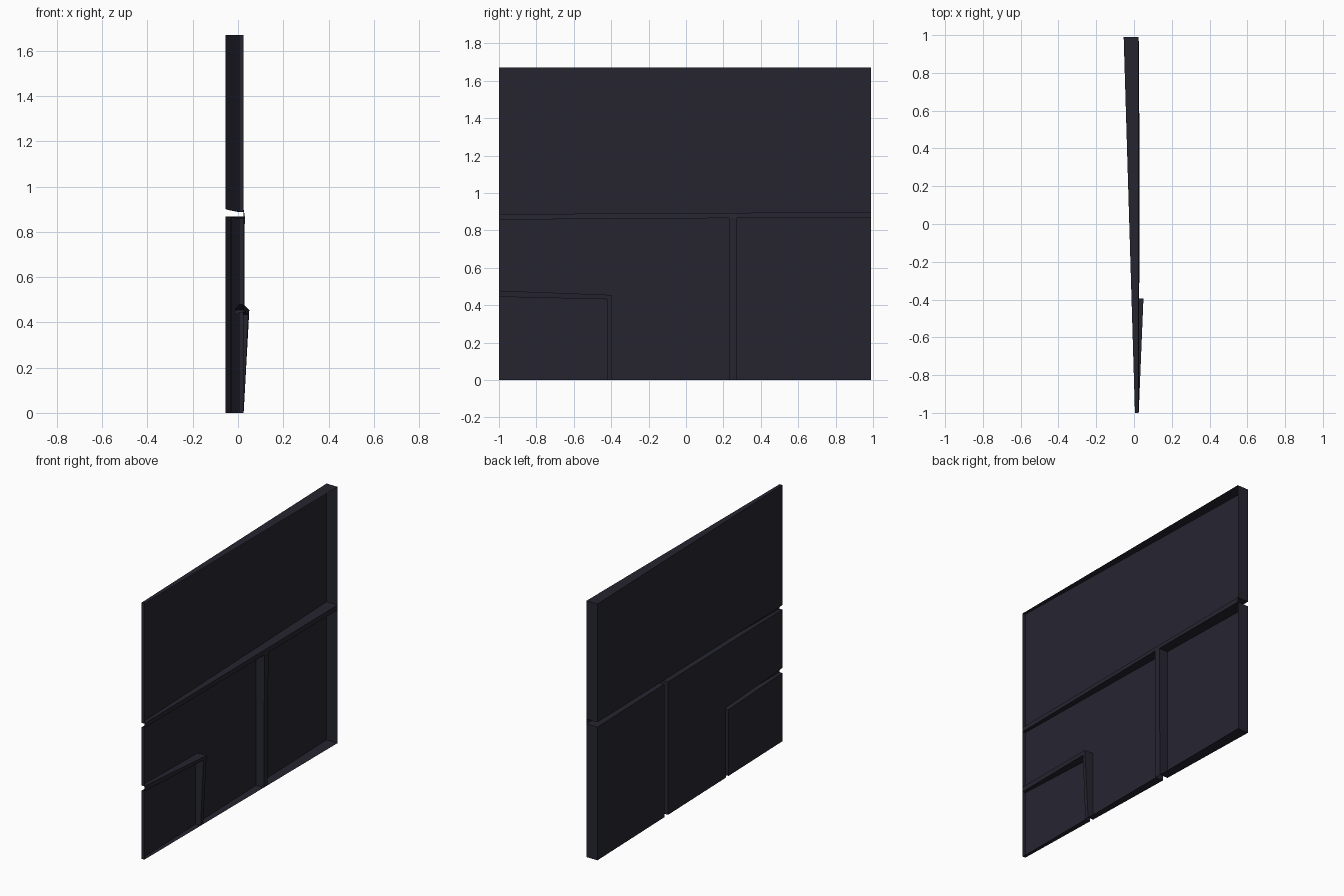
import bpy
import bmesh

cube = bpy.data.objects.get("Cube")
if cube:
    bpy.data.objects.remove(cube, do_unlink=True)

RIM = 0.025          # x of the open side of the panels
END = 0.99           # rear end of the wall
TOP = 1.67

mat = bpy.data.materials.new("dark slate")
mat.use_nodes = True
colour = (0.019, 0.0185, 0.030, 1)
mat.diffuse_color = colour
mat.node_tree.nodes["Principled BSDF"].inputs["Base Color"].default_value = colour


def rim_point(p):
    """Point (y, z[, x]) on the open side."""
    return (p[2] if len(p) > 2 else RIM, p[0], p[1])


def face_point(p):
    """Point on the flat tapered outer face."""
    return (-0.025 - 0.03 * p[0], p[0], p[1])


def finish(bm, name):
    mesh = bpy.data.meshes.new(name)
    bm.to_mesh(mesh)
    bm.free()
    mesh.materials.append(mat)
    obj = bpy.data.objects.new(name, mesh)
    bpy.context.collection.objects.link(obj)


def panel(name, outline):
    """Tray with a flat outer face and side walls, open towards +x."""
    bm = bmesh.new()
    back = [bm.verts.new(face_point(p)) for p in outline]
    rim = [bm.verts.new(rim_point(p)) for p in outline]
    bm.faces.new(back[::-1])
    for i in range(len(outline)):
        j = (i + 1) % len(outline)
        bm.faces.new((back[i], back[j], rim[j], rim[i]))
    finish(bm, name)


def joint(name, *quads):
    """Recessed strip between neighbouring panels."""
    bm = bmesh.new()
    for quad in quads:
        face = bm.faces.new([bm.verts.new(rim_point(p)) for p in quad])
        face.normal_update()
        if face.normal.x > 0:
            face.normal_flip()
    bmesh.ops.remove_doubles(bm, verts=bm.verts, dist=0.0001)
    finish(bm, name)


# Shared corners
up_front, up_mid_a, up_mid_b, up_back = (-1, 0.887), (0.23, 0.894), (0.27, 0.894), (END, 0.9)
mid_front, mid_a, mid_b, mid_back = (-1, 0.858), (0.23, 0.866, 0.03), (0.27, 0.866, 0.03), (END, 0.868)
foot_a, foot_b = (0.23, 0), (0.27, 0)
notch_front, notch_corner, notch_foot = (-1, 0.478), (-0.395, 0.455, 0.05), (-0.395, 0)
small_front, small_corner, small_foot = (-1, 0.445), (-0.42, 0.432, 0.045), (-0.42, 0)

# Panels, outlines counter-clockwise
panel("upper_panel", [up_front, up_mid_a, up_mid_b, up_back, (END, TOP), (-1, TOP)])
panel("middle_panel", [notch_front, notch_corner, notch_foot, foot_a, mid_a, mid_front])
panel("rear_panel", [foot_b, (END, 0), mid_back, mid_b])
panel("small_front_panel", [(-1, 0), small_foot, small_corner, small_front])

# Recessed joints
joint("horizontal_joint",
      (mid_front, mid_a, up_mid_a, up_front),
      (mid_a, mid_b, up_mid_b, up_mid_a),
      (mid_b, mid_back, up_back, up_mid_b))
joint("vertical_joint", (foot_a, foot_b, mid_b, mid_a))
joint("small_panel_joint",
      (small_front, small_corner, notch_corner, notch_front),
      (small_foot, notch_foot, notch_corner, small_corner))
